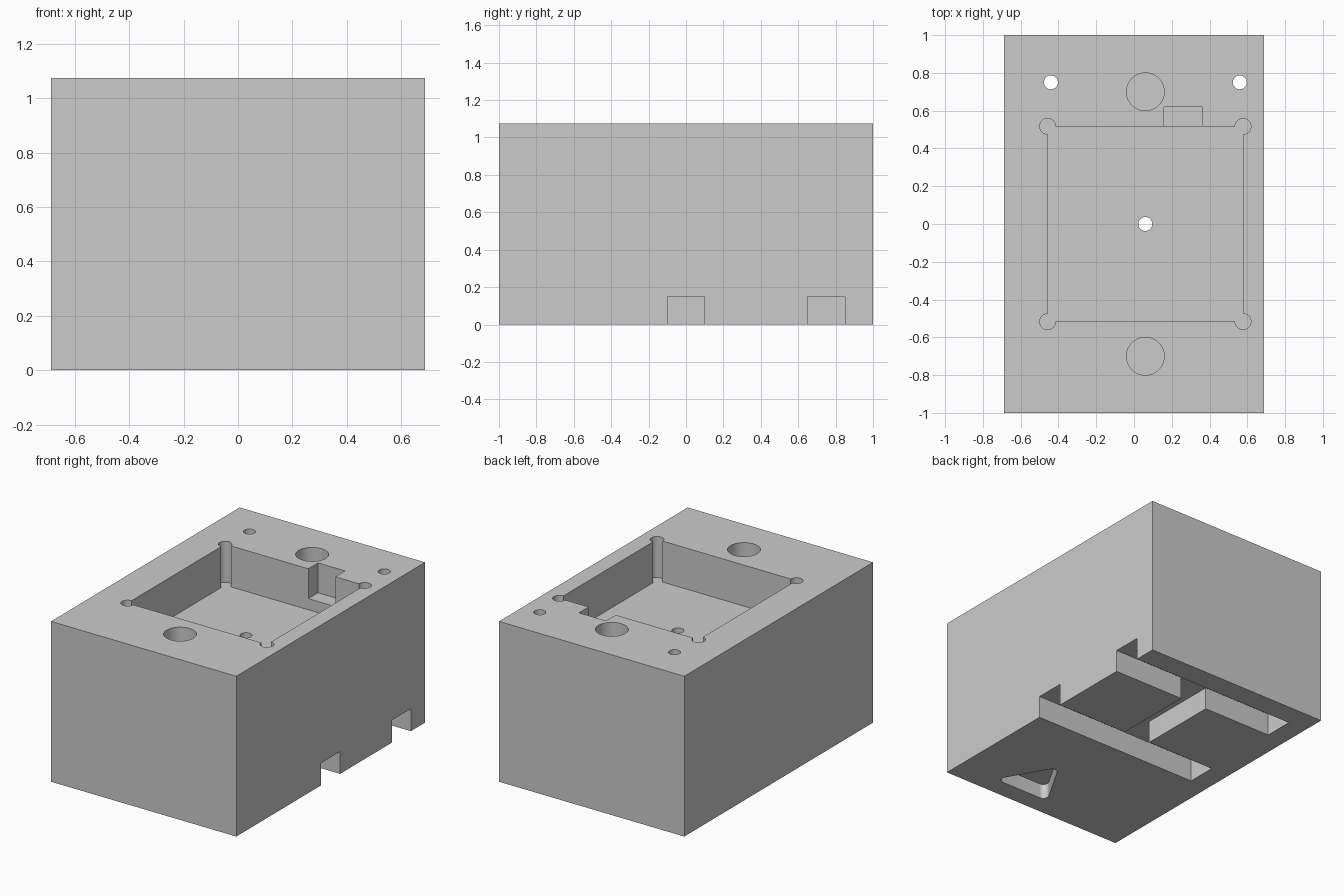
import bpy
import bmesh
from math import cos, sin, radians, pi

if "Cube" in bpy.data.objects:
    bpy.data.objects.remove(bpy.data.objects["Cube"], do_unlink=True)

W, L, H = 0.6875, 1.0, 1.075   # half width, half length, height
CX = 0.06                      # centre line of the machined features
FLOOR = 0.8                    # pocket floor height

grey = bpy.data.materials.new("plain_grey")
grey.use_nodes = True
COLOUR = (0.6, 0.6, 0.6, 1)
grey.diffuse_color = COLOUR
grey.node_tree.nodes["Principled BSDF"].inputs["Base Color"].default_value = COLOUR


def prism(name, outline, z0, z1):
    """Extrude a closed counter-clockwise outline from z0 to z1."""
    bm = bmesh.new()
    base = bm.faces.new([bm.verts.new((x, y, z0)) for x, y in outline])
    top = bmesh.ops.extrude_face_region(bm, geom=[base])["geom"]
    verts = [g for g in top if isinstance(g, bmesh.types.BMVert)]
    bmesh.ops.translate(bm, vec=(0, 0, z1 - z0), verts=verts)
    bmesh.ops.recalc_face_normals(bm, faces=bm.faces)
    mesh = bpy.data.meshes.new(name)
    bm.to_mesh(mesh)
    bm.free()
    mesh.materials.append(grey)
    obj = bpy.data.objects.new(name, mesh)
    bpy.context.collection.objects.link(obj)
    return obj


def rect(x0, x1, y0, y1):
    return [(x0, y0), (x1, y0), (x1, y1), (x0, y1)]


def arc(x, y, r, start, end, steps):
    angles = [radians(start + (end - start) * i / steps) for i in range(steps + 1)]
    return [(x + r * cos(a), y + r * sin(a)) for a in angles]


def circle(x, y, r, steps=48):
    return arc(x, y, r, 0, 360, steps)[:-1]


block = prism("block", rect(-W, W, -L, L), 0, H)
cutters = []


def cut(name, outline, z0, z1):
    cutters.append(prism(name, outline, z0, z1))


# Square pocket with round corner reliefs
half = 0.517
pocket = []
for d in (45, 135, 225, 315):
    sx = 1 if cos(radians(d)) > 0 else -1
    sy = 1 if sin(radians(d)) > 0 else -1
    pocket += arc(CX + sx * half, sy * half, 0.042, d - 135, d + 135, 30)
cut("pocket_cutter", pocket, FLOOR, H + 0.1)

# Side notch beside the pocket
cut("notch_cutter", rect(0.16, 0.36, 0.45, 0.62), H - 0.2, H + 0.1)

# Branched channel on the underside, open at one side
channel = [(0.8, -0.1), (0.8, 0.1), (0.16, 0.1), (0.16, 0.65), (0.8, 0.65), (0.8, 0.85),
           (-0.55, 0.85), (-0.55, 0.65), (-0.04, 0.65), (-0.04, 0.1), (-0.55, 0.1), (-0.55, -0.1)]
cut("channel_cutter", channel, -0.1, 0.15)

# Blind round holes
for y in (-0.7, 0.7):
    cut("blind_hole_cutter", circle(CX, y, 0.1), FLOOR, H + 0.1)

# Through holes into the channel
for x, y in ((CX, 0), (CX - 0.5, 0.75), (CX + 0.5, 0.75)):
    cut("through_hole_cutter", circle(x, y, 0.037, 32), 0.1, H + 0.1)

# Rounded triangular recess on the underside
triangle = []
for x, y, start in ((0.34, -0.835, -90), (0.19, -0.575, 30), (0.04, -0.835, 150)):
    triangle += arc(x, y, 0.035, start, start + 120, 12)
cut("triangle_cutter", triangle, -0.1, 0.1)

# Carve the block
bpy.ops.object.select_all(action="DESELECT")
bpy.context.view_layer.objects.active = block
block.select_set(True)
for cutter in cutters:
    mod = block.modifiers.new(cutter.name, "BOOLEAN")
    mod.operation = "DIFFERENCE"
    mod.solver = "EXACT"
    mod.object = cutter
    bpy.ops.object.modifier_apply(modifier=mod.name)
for cutter in cutters:
    bpy.data.objects.remove(cutter, do_unlink=True)
bpy.ops.object.shade_smooth_by_angle(angle=pi / 6)
